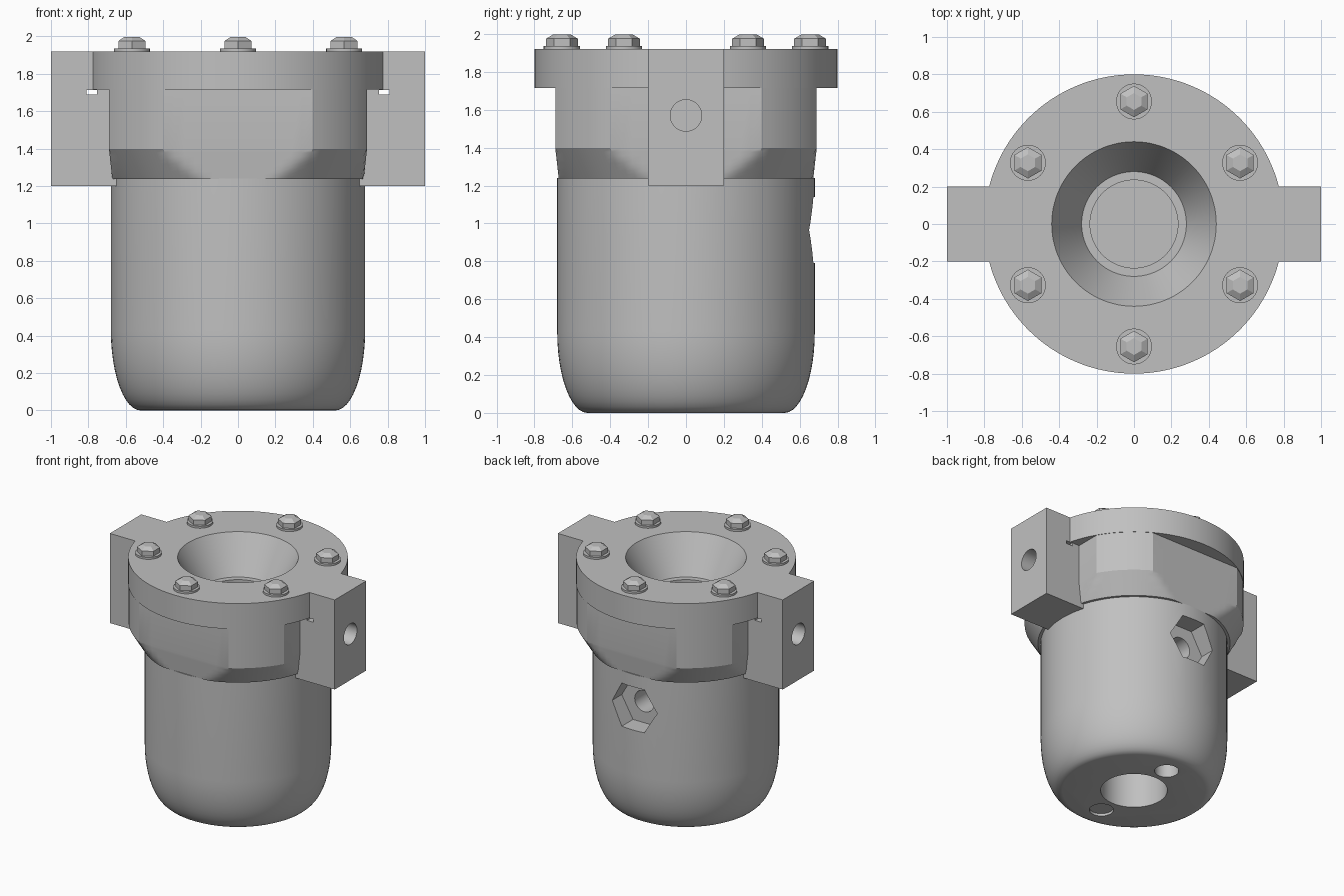
import bpy
import bmesh
from math import cos, sin, pi
from mathutils import Matrix

cube = bpy.data.objects.get("Cube")
if cube:
    bpy.data.objects.remove(cube, do_unlink=True)

GREY = (0.53, 0.53, 0.53, 1)
metal = bpy.data.materials.new("cast grey metal")
metal.use_nodes = True
metal.diffuse_color = GREY
shader = next(n for n in metal.node_tree.nodes if n.type == "BSDF_PRINCIPLED")
shader.inputs["Base Color"].default_value = GREY


def ring(radius, z, sides=96, turn=0.0):
    """Circle or regular polygon at height z."""
    return [(radius * cos(turn + 2 * pi * i / sides),
             radius * sin(turn + 2 * pi * i / sides), z) for i in range(sides)]


def loft(name, rings, matrix=Matrix()):
    """Skin a stack of rings and cap both ends."""
    bm = bmesh.new()
    rows = [[bm.verts.new(matrix @ Matrix.Translation(p).translation) for p in r] for r in rings]
    n = len(rows[0])
    for low, high in zip(rows, rows[1:]):
        for i in range(n):
            j = (i + 1) % n
            bm.faces.new((low[i], low[j], high[j], high[i]))
    bm.faces.new(rows[0][::-1])
    bm.faces.new(rows[-1])
    bmesh.ops.recalc_face_normals(bm, faces=bm.faces)
    return finish(name, bm)


def box(name, lo, hi):
    bm = bmesh.new()
    bmesh.ops.create_cube(bm, size=1)
    for v in bm.verts:
        v.co = [a + (c + 0.5) * (b - a) for a, b, c in zip(lo, hi, v.co)]
    return finish(name, bm)


def finish(name, bm):
    mesh = bpy.data.meshes.new(name)
    bm.to_mesh(mesh)
    bm.free()
    mesh.materials.append(metal)
    ob = bpy.data.objects.new(name, mesh)
    bpy.context.collection.objects.link(ob)
    return ob


def combine(target, tools, operation="DIFFERENCE"):
    """Apply booleans to the target, then discard the tools."""
    for tool in tools:
        tool.hide_render = True
        mod = target.modifiers.new("cut", "BOOLEAN")
        mod.operation, mod.solver, mod.object = operation, "EXACT", tool
        graph = bpy.context.evaluated_depsgraph_get()
        mesh = bpy.data.meshes.new_from_object(target.evaluated_get(graph))
        target.modifiers.clear()
        target.data = mesh
        bpy.data.objects.remove(tool, do_unlink=True)


def smooth(ob, angle=25):
    bpy.ops.object.select_all(action="DESELECT")
    ob.select_set(True)
    bpy.context.view_layer.objects.active = ob
    bpy.ops.object.shade_smooth_by_angle(angle=angle * pi / 180)


def drill(radius, z0, z1, matrix=Matrix(), sides=48):
    return loft("drill", [ring(radius, z0, sides), ring(radius, z1, sides)], matrix)


def recess():
    """Funnel and centre bore."""
    return loft("recess", [ring(0.235, 1.5), ring(0.235, 1.63), ring(0.28, 1.63),
                           ring(0.44, 1.92), ring(0.47, 1.97)])


# Rounded bowl
steps = 12
curve = [pi / 2 * (1 - i / steps) for i in range(steps + 1)]
bowl = loft("bowl", [ring(0.52 + 0.16 * cos(t), 0.43 * (1 - sin(t))) for t in curve]
            + [ring(0.68, 1.24)])

# Bottom drain and two small sockets
combine(bowl, [
    drill(0.243, -0.1, 0.4),
    drill(0.088, -0.1, 0.15, Matrix.Translation((0, 0.37, 0))),
    drill(0.088, -0.1, 0.02, Matrix.Translation((0, -0.37, 0))),
])

# Hexagonal port in the back of the bowl
to_back = Matrix.Translation((0, 0, 0.965)) @ Matrix.Rotation(-pi / 2, 4, "X")
combine(bowl, [drill(0.2, 0.53, 0.9, to_back, 6), drill(0.085, 0.3, 0.6, to_back)])
smooth(bowl)


# Square collar with turned corners and a chamfered lower edge
def collar_ring(z):
    t = min(1, (z - 1.238) / 0.16)
    flat, corner = 0.672 + 0.018 * t, 0.70 + 0.097 * t
    points = []
    for i in range(96):
        a = 2 * pi * i / 96
        r = min(flat / max(abs(cos(a)), abs(sin(a))), corner)
        points.append((r * cos(a), r * sin(a), z))
    return points


collar = loft("collar", [collar_ring(1.238 + 0.02 * i) for i in range(9)] + [collar_ring(1.72)])
combine(collar, [recess()])
smooth(collar)

# Top flange joined with the two side port blocks
flange = loft("flange_and_port_blocks", [ring(0.8, 1.715, 128), ring(0.8, 1.92, 128)])
blocks = [box("block", (min(0.62 * s, s), -0.2, 1.2), (max(0.62 * s, s), 0.2, 1.92))
          for s in (-1, 1)]
combine(flange, blocks, "UNION")
cutters = [recess()]
for s in (-1, 1):
    # Relief slot under the flange rim, and side port
    cutters.append(box("slot", (s * 0.783 - 0.028, -0.3, 1.69), (s * 0.783 + 0.028, 0.3, 1.714)))
    side = Matrix.Translation((0, 0, 1.57)) @ Matrix.Rotation(s * pi / 2, 4, "Y")
    cutters.append(drill(0.083, 0.72, 1.1, side))
combine(flange, cutters)
smooth(flange)

# Six flanged hex bolts
for k in range(6):
    a = pi / 6 + k * pi / 3
    place = Matrix.Translation((0.655 * cos(a), 0.655 * sin(a), 0))
    washer = loft(f"bolt_washer_{k + 1}", [ring(0.096, 1.915, 32), ring(0.096, 1.936, 32)], place)
    smooth(washer)
    loft(f"bolt_head_{k + 1}", [ring(0.084, 1.93, 6, pi / 2), ring(0.084, 1.975, 6, pi / 2),
                                ring(0.045, 1.998, 6, pi / 2)], place)
